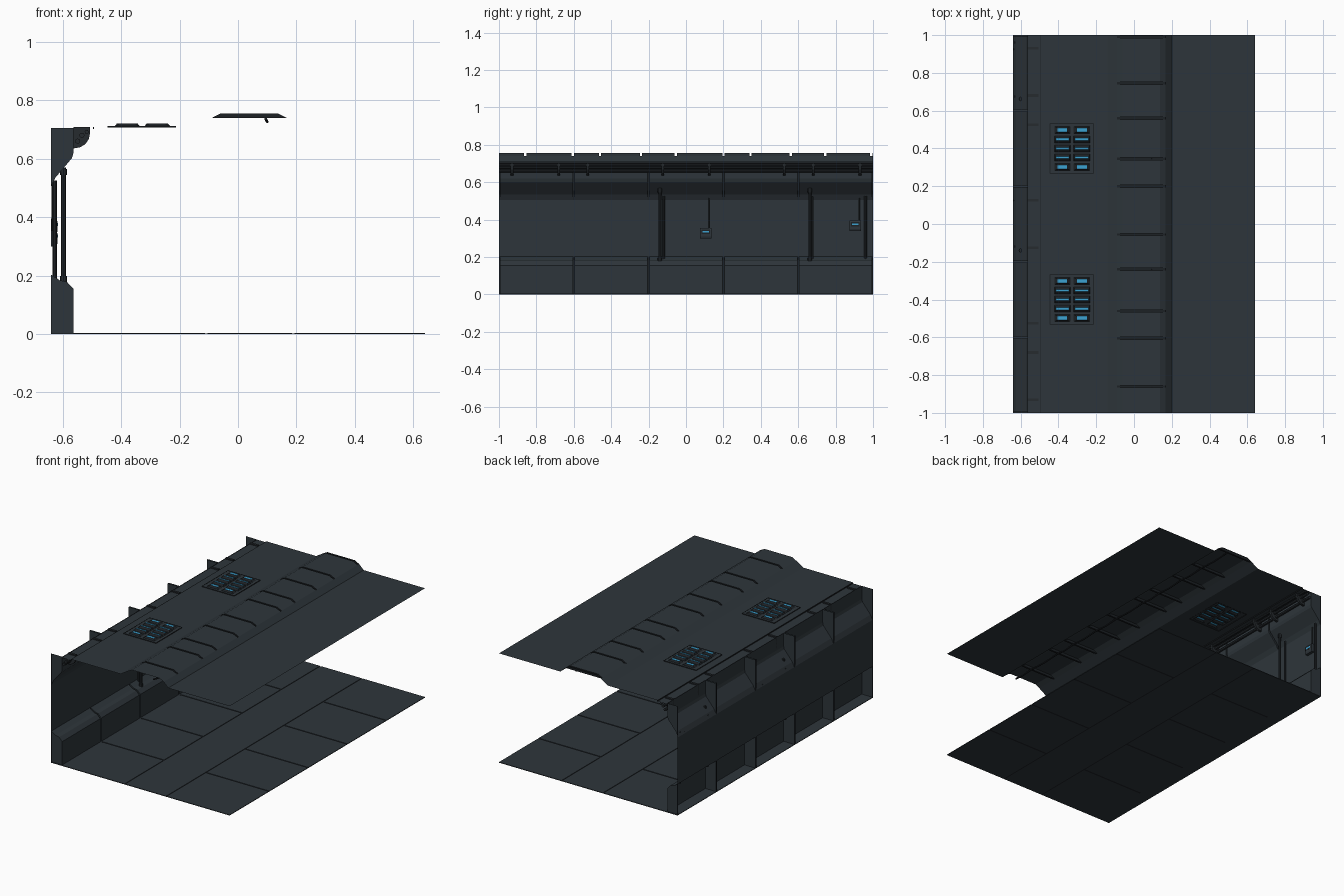
import bpy, bmesh, math
from mathutils import Vector

if "Cube" in bpy.data.objects:
    bpy.data.objects.remove(bpy.data.objects["Cube"])


def mat(name, c):
    m = bpy.data.materials.new(name)
    m.diffuse_color = (*c, 1)
    m.use_nodes = True
    m.node_tree.nodes["Principled BSDF"].inputs["Base Color"].default_value = m.diffuse_color
    return m


PANEL = mat("panel_slate", (0.027, 0.036, 0.043))
DARK = mat("seam_dark", (0.012, 0.015, 0.018))
PIPE = mat("pipe_grey", (0.019, 0.024, 0.028))
BLUE = mat("light_blue", (0.045, 0.36, 0.64))


class Part:
    """Collects polygons, boxes and tubes into one mesh object."""

    def __init__(self, name, *mats):
        self.name, self.mats, self.bm = name, mats, bmesh.new()

    def poly(self, pts, mi=0):
        f = self.bm.faces.new([self.bm.verts.new(p) for p in pts])
        f.material_index = mi

    def flat(self, x0, x1, y0, y1, z, mi=0):
        self.poly([(x0, y0, z), (x1, y0, z), (x1, y1, z), (x0, y1, z)], mi)

    def sweep(self, prof, y0, y1, mi=0):
        for (xa, za), (xb, zb) in zip(prof, prof[1:]):
            self.poly([(xa, y0, za), (xb, y0, zb), (xb, y1, zb), (xa, y1, za)], mi)

    def cap(self, prof, y, mi=0):
        self.poly([(x, y, z) for x, z in prof], mi)

    def solid(self, prof, y0, y1, mi=0):
        self.sweep(prof + prof[:1], y0, y1, mi)
        self.cap(prof, y0, mi)
        self.cap(prof, y1, mi)

    def box(self, x0, x1, y0, y1, z0, z1, mi=0):
        self.solid([(x0, z0), (x1, z0), (x1, z1), (x0, z1)], y0, y1, mi)

    def tube(self, a, b, r, n=8, mi=0):
        a, b = Vector(a), Vector(b)
        q = (b - a).to_track_quat('Z', 'Y')
        ring = [q @ Vector((r * math.cos(t), r * math.sin(t), 0))
                for t in (2 * math.pi * i / n for i in range(n))]
        for i in range(n):
            u, v = ring[i], ring[(i + 1) % n]
            self.poly([a + u, a + v, b + v, b + u], mi)
        self.poly([a + u for u in reversed(ring)], mi)
        self.poly([b + u for u in ring], mi)

    def done(self):
        bmesh.ops.remove_doubles(self.bm, verts=self.bm.verts, dist=0.0002)
        bmesh.ops.recalc_face_normals(self.bm, faces=self.bm.faces)
        me = bpy.data.meshes.new(self.name)
        self.bm.to_mesh(me)
        self.bm.free()
        for m in self.mats:
            me.materials.append(m)
        ob = bpy.data.objects.new(self.name, me)
        bpy.context.collection.objects.link(ob)
        return ob


def spans(cuts, g, lo=-1.0, hi=1.0):
    """Intervals left between cuts of half-width g."""
    edges = [lo] + [e for c in cuts for e in (max(lo, c - g), min(hi, c + g))] + [hi]
    return [(a, b) for a, b in zip(edges[::2], edges[1::2]) if b - a > 1e-4]


BACK, FACE = -0.64, -0.563
SEAMS = [-1, -0.6, -0.2, 0.2, 0.6, 1]

# Wall: flat middle, and lower/upper panels divided by deep slots
lower = [(FACE, 0), (FACE, 0.155), (-0.585, 0.178), (-0.61, 0.184), (BACK, 0.203)]
upper = [(BACK, 0.505), (-0.625, 0.535), (-0.568, 0.602), (FACE, 0.62), (FACE, 0.705)]
p = Part("wall_middle", PANEL)
p.sweep([(BACK, 0.203), (BACK, 0.505)], -1, 1)
p.done()
for name, prof, corner in (("wall_lower_panels", lower, (BACK, 0)),
                           ("wall_upper_panels", upper, (BACK, 0.705))):
    p = Part(name, PANEL, DARK)
    for a, b in spans(SEAMS, 0.005):
        p.sweep(prof, a, b)
        for y in (a, b):
            p.cap(prof + [corner], y)
    zs = sorted((prof[0][1], prof[-1][1]))
    for s in SEAMS:
        p.sweep([(BACK, zs[0]), (BACK, zs[1])], max(-1, s - 0.005), min(1, s + 0.005), 1)
    p.done()

# Floor: side panels split by cross seams, centre strip continuous
p = Part("floor_panels", PANEL)
CROSS = [-0.6, -0.2, 0.2, 0.6]
for x0, x1 in ((-0.553, -0.113), (0.193, 0.64)):
    for a, b in spans(CROSS, 0.006):
        p.box(x0, x1, a, b, 0, 0.004)
p.box(-0.105, 0.185, -1, 1, 0, 0.004)
p.box(BACK, -0.553, -1, 1, 0, 0.004)
p.done()
p = Part("floor_seams", DARK)
for x0, x1 in ((-0.553, -0.113), (0.193, 0.64)):
    for c in CROSS:
        p.box(x0, x1, c - 0.006, c + 0.006, 0, 0.0015)
for x in (-0.109, 0.189):
    p.box(x - 0.004, x + 0.004, -1, 1, 0, 0.0015)
p.done()

# Ceiling: flat sheets around the vents, raised centre with cross ribs
Z = 0.708
VX0, VX1, VH = -0.445, -0.215, 0.132
p = Part("ceiling", PANEL, DARK)
p.flat(-0.495, VX0, -1, 1, Z)
p.flat(VX1, -0.14, -1, 1, Z)
for a, b in spans([-0.4, 0.4], VH):
    p.flat(VX0, VX1, a, b, Z)
p.flat(0.2, 0.64, -1, 1, Z)
ZR = 0.739
p.sweep([(-0.14, Z), (-0.09, ZR)], -1, 1)
p.sweep([(0.168, ZR), (0.2, Z)], -1, 1)
hump = [(-0.09, ZR), (-0.06, 0.755), (0.137, 0.755), (0.168, ZR)]
RIBS = [-0.86, -0.605, -0.46, -0.24, -0.055, 0.2, 0.345, 0.56, 0.745, 0.99]
for a, b in spans(RIBS, 0.006):
    p.sweep(hump, a, b)
for r in RIBS:
    p.flat(-0.09, 0.168, r - 0.006, r + 0.006, ZR, 1)
    for y in (r - 0.006, r + 0.006):
        p.cap(hump, y, 1)
p.done()

# Ceiling vents: framed grid of cells recessed upward to blue lights
for name, cy in (("ceiling_vent_front", -0.4), ("ceiling_vent_back", 0.4)):
    p = Part(name, PANEL, DARK, BLUE)
    cols = [(-0.422, -0.336), (-0.32, -0.232)]
    rows = [cy + d for d in (-0.098, -0.048, 0, 0.048, 0.098)]
    h = 0.019
    for x0, x1 in ((VX0, cols[0][0]), (cols[0][1], cols[1][0]), (cols[1][1], VX1)):
        p.flat(x0, x1, cy - VH, cy + VH, Z + 0.003)
    for x0, x1 in cols:
        for a, b in spans(rows, h, cy - VH, cy + VH):
            p.flat(x0, x1, a, b, Z + 0.003)
        for i, r in enumerate(rows):
            end = i in (0, 4)
            w, t = (0.018, 0.010) if end else (0.008, 0.006)
            base = [(x0, r - h), (x1, r - h), (x1, r + h), (x0, r + h)]
            top = [(x0 + w, r - t), (x1 - w, r - t), (x1 - w, r + t), (x0 + w, r + t)]
            for k in range(4):
                j = (k + 1) % 4
                p.poly([(*base[k], Z + 0.003), (*base[j], Z + 0.003),
                        (*top[j], 0.721), (*top[k], 0.721)], 1)
            p.poly([(*q, 0.721) for q in top], 2)
    # dark outline of the frame
    for x in (VX0, VX1):
        p.box(x - 0.002, x + 0.002, cy - VH, cy + VH, Z - 0.001, Z + 0.004, 1)
    for y in (cy - VH, cy + VH):
        p.box(VX0, VX1, y - 0.002, y + 0.002, Z - 0.001, Z + 0.004, 1)
    p.done()

# Overhead pipe channel in the corner with hanging brackets
p = Part("pipe_channel", PANEL, DARK)
p.flat(FACE, -0.495, -1, 1, 0.701)
p.box(-0.497, -0.492, -1, 1, 0.701, Z, 1)
p.done()
p = Part("channel_pipes", PIPE)
for x, z, r in ((-0.549, 0.66, 0.009), (-0.534, 0.68, 0.009), (-0.518, 0.692, 0.007)):
    p.tube((x, -1, z), (x, 1, z), r)
p.done()
p = Part("pipe_brackets", PIPE)
hook = [(FACE, Z), (FACE, 0.635), (-0.54, 0.639), (-0.522, 0.65), (-0.51, 0.668),
        (-0.506, 0.69), (-0.506, Z)]
for s in (-1, 1):
    for y in (0.125, 0.525, 0.68, 0.93):
        p.solid(hook, s * y - 0.007, s * y + 0.007)
p.done()

# Vertical wall pipes with end collars
p = Part("wall_pipes", PIPE)
for y in (-0.14, 0.662):
    p.tube((-0.597, y, 0.175), (-0.597, y, 0.57), 0.008)
    for z in (0.178, 0.545):
        p.tube((-0.597, y, z), (-0.597, y, z + 0.02), 0.0115)
for y in (-0.119, 0.676, 0.96):
    p.tube((-0.627, y, 0.19), (-0.627, y, 0.525), 0.007)
for y, z in ((0.125, 0.35), (0.925, 0.39)):
    p.tube((-0.634, y, z), (-0.634, y, 0.515), 0.004)
p.done()

# Wall control boxes with blue screens
for name, y, z in (("control_box_middle", 0.105, 0.3), ("control_box_back", 0.905, 0.34)):
    p = Part(name, PANEL, DARK, BLUE)
    p.solid([(BACK, z), (-0.622, z), (-0.618, z + 0.01), (-0.618, z + 0.045),
             (-0.622, z + 0.055), (BACK, z + 0.055)], y - 0.03, y + 0.03)
    p.box(-0.62, -0.617, y - 0.023, y + 0.023, z + 0.024, z + 0.046, 1)
    p.box(-0.618, -0.616, y - 0.018, y + 0.018, z + 0.03, z + 0.04, 2)
    p.done()

# Thin cable under the raised ceiling, sagging between ribs
p = Part("ceiling_cable", DARK)
for a, b in zip([-1] + RIBS, RIBS + [1]):
    if b - a > 0.05:
        m = (a + b) / 2
        p.tube((0.095, a, 0.736), (0.1, m, 0.726), 0.005, 6)
        p.tube((0.1, m, 0.726), (0.095, b, 0.736), 0.005, 6)
p.done()
